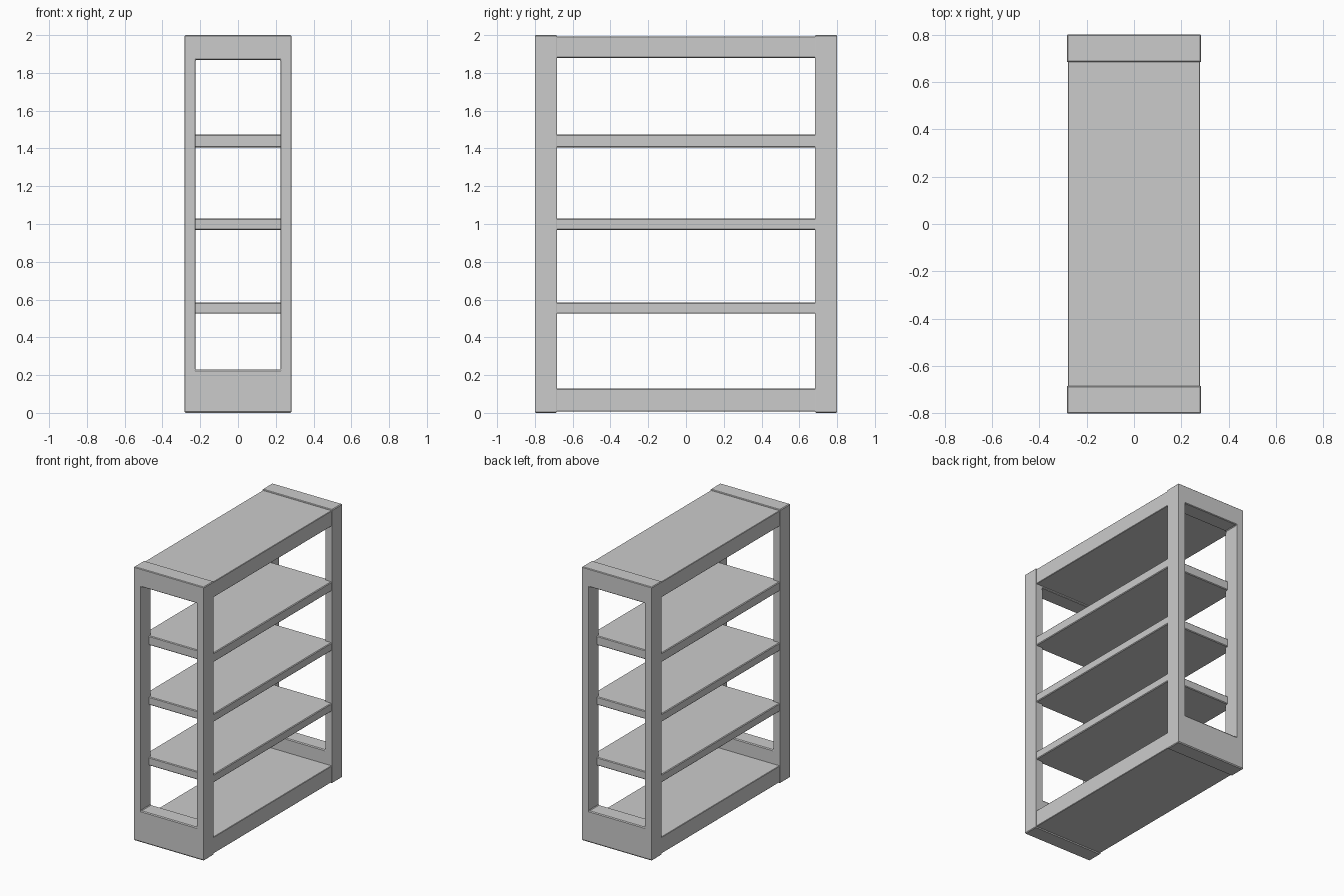
import bpy, bmesh

if "Cube" in bpy.data.objects:
    bpy.data.objects.remove(bpy.data.objects["Cube"])


def finish(name, bm, bevel):
    bmesh.ops.recalc_face_normals(bm, faces=bm.faces)
    mesh = bpy.data.meshes.new(name)
    bm.to_mesh(mesh)
    bm.free()
    obj = bpy.data.objects.new(name, mesh)
    bpy.context.collection.objects.link(obj)
    mod = obj.modifiers.new("soft_edges", 'BEVEL')
    mod.width = bevel
    mod.segments = 1
    mod.limit_method = 'ANGLE'
    return obj


def board(name, half_x, half_y, z0, z1, bevel):
    bm = bmesh.new()
    bmesh.ops.create_cube(bm, size=1)
    bmesh.ops.scale(bm, vec=(2 * half_x, 2 * half_y, z1 - z0), verts=bm.verts)
    bmesh.ops.translate(bm, vec=(0, 0, (z0 + z1) / 2), verts=bm.verts)
    return finish(name, bm, bevel)


def end_frame(name, y0, y1):
    # upright rectangular ring: tall base rail, shallower top rail
    bm = bmesh.new()

    def loop(hx, z0, z1, y):
        return [bm.verts.new((x, y, z)) for x, z in
                ((-hx, z0), (hx, z0), (hx, z1), (-hx, z1))]

    loops = [loop(0.283, 0, 2, y0), loop(0.283, 0, 2, y1),
             loop(0.226, 0.23, 1.868, y1), loop(0.226, 0.23, 1.868, y0)]
    for i in range(4):
        a, b = loops[i], loops[(i + 1) % 4]
        for j in range(4):
            k = (j + 1) % 4
            bm.faces.new((a[j], a[k], b[k], b[j]))
    return finish(name, bm, 0.005)


# end frames
end_frame("front_end_frame", -0.8, -0.683)
end_frame("back_end_frame", 0.683, 0.8)

# top and bottom panels, slightly inset from the end frames
board("top_panel", 0.279, 0.69, 1.88, 1.993, 0.003)
board("bottom_panel", 0.279, 0.69, 0.007, 0.128, 0.003)

# shelves, let into the end frames
for i, (z0, z1) in enumerate(((0.525, 0.585), (0.968, 1.028), (1.405, 1.473))):
    board(f"shelf_{i + 1}", 0.279, 0.705, z0, z1, 0.005)
